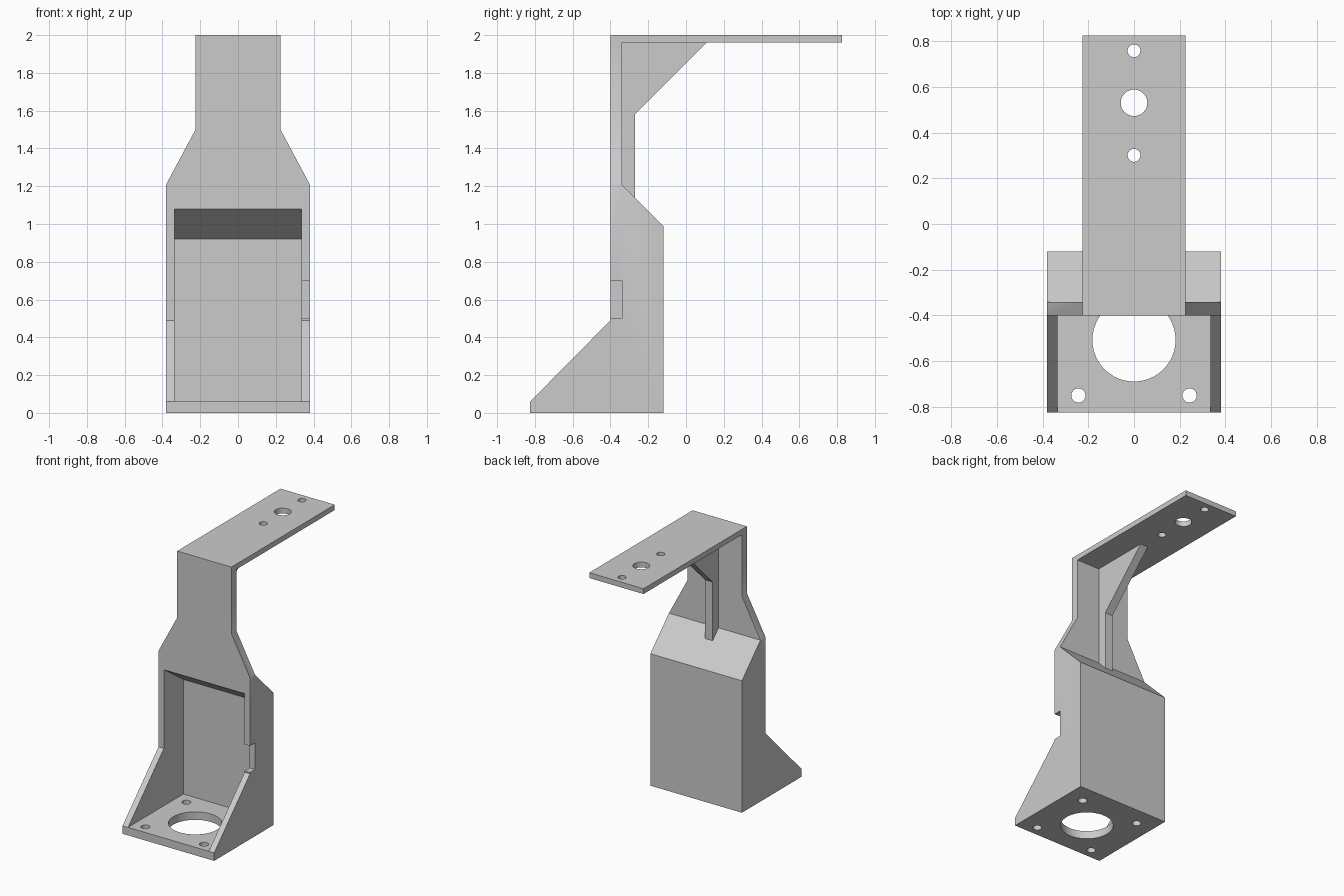
import bpy
import bmesh
from mathutils import Vector

cube = bpy.data.objects.get("Cube")
if cube:
    bpy.data.objects.remove(cube, do_unlink=True)

grey = bpy.data.materials.new("grey plastic")
grey.use_nodes = True
colour = (0.6, 0.6, 0.6, 1)
grey.diffuse_color = colour
grey.node_tree.nodes["Principled BSDF"].inputs["Base Color"].default_value = colour


def finish(bm, name):
    bmesh.ops.recalc_face_normals(bm, faces=bm.faces)
    mesh = bpy.data.meshes.new(name)
    bm.to_mesh(mesh)
    bm.free()
    mesh.materials.append(grey)
    obj = bpy.data.objects.new(name, mesh)
    bpy.context.collection.objects.link(obj)
    return obj


def prism(name, points, axis, start, end):
    """Extrude a profile (y,z along x, or x,z along y) between two positions."""
    bm = bmesh.new()
    place = (lambda a, b: (start, a, b)) if axis == "x" else (lambda a, b: (a, start, b))
    face = bm.faces.new([bm.verts.new(place(a, b)) for a, b in points])
    new = bmesh.ops.extrude_face_region(bm, geom=[face])["geom"]
    step = Vector((end - start, 0, 0) if axis == "x" else (0, end - start, 0))
    bmesh.ops.translate(bm, vec=step, verts=[v for v in new if isinstance(v, bmesh.types.BMVert)])
    return finish(bm, name)


def drill(name, x, y, z, radius):
    bm = bmesh.new()
    bmesh.ops.create_cone(bm, cap_ends=True, segments=48, radius1=radius,
                          radius2=radius, depth=0.2)
    bmesh.ops.translate(bm, vec=(x, y, z), verts=bm.verts)
    return finish(bm, name)


def combine(target, tool, operation="DIFFERENCE"):
    tool.hide_render = True
    mod = target.modifiers.new(tool.name, "BOOLEAN")
    mod.operation = operation
    mod.solver = "EXACT"
    mod.object = tool
    bpy.context.view_layer.objects.active = target
    bpy.ops.object.modifier_apply(modifier=mod.name)
    bpy.data.objects.remove(tool, do_unlink=True)


# Whole side profile: housing, upright plate and top arm
bracket = prism("mount_bracket", [
    (-0.825, 0), (-0.12, 0), (-0.12, 0.99), (-0.34, 1.21), (-0.34, 1.96),
    (0.825, 1.96), (0.825, 2), (-0.4, 2), (-0.4, 0.49), (-0.825, 0.06)],
    "x", -0.38, 0.38)

# Narrow neck and arm
for side in (-1, 1):
    outline = [(0.225, 1.5), (0.225, 2.1), (0.5, 2.1), (0.5, 0.985)]
    combine(bracket, prism("neck_cutter", [(side * x, z) for x, z in outline], "y", -0.95, 0.95))

# Open cavity with sloping ceiling
combine(bracket, prism("cavity_cutter", [
    (-1, 0.06), (-0.17, 0.06), (-0.17, 0.92), (-0.4, 1.08), (-1, 1.08 + 0.1)],
    "x", -0.335, 0.335))

# Cable notch in one side wall
combine(bracket, prism("notch_cutter", [
    (-0.5, 0.5), (-0.34, 0.5), (-0.34, 0.7), (-0.5, 0.7)], "x", 0.3, 0.5))

# Stiffening rib behind the neck
combine(bracket, prism("rib", [
    (-0.37, 1.1), (-0.27, 1.1), (-0.27, 1.58), (0.11, 1.96), (0.11, 1.98), (-0.37, 1.98)],
    "x", -0.032, 0.032), "UNION")

# Floor holes: large centre bore and four screw holes
combine(bracket, drill("bore_cutter", 0, -0.507, 0, 0.182))
for x in (-0.243, 0.243):
    for y in (-0.75, -0.264):
        combine(bracket, drill("screw_cutter", x, y, 0, 0.031))

# Arm holes
for y, radius in ((0.3, 0.028), (0.53, 0.058), (0.757, 0.028)):
    combine(bracket, drill("arm_hole_cutter", 0, y, 1.98, radius))

# Smooth bores, sharp edges
bpy.ops.object.select_all(action="DESELECT")
bracket.select_set(True)
bpy.context.view_layer.objects.active = bracket
bpy.ops.object.shade_smooth_by_angle()
